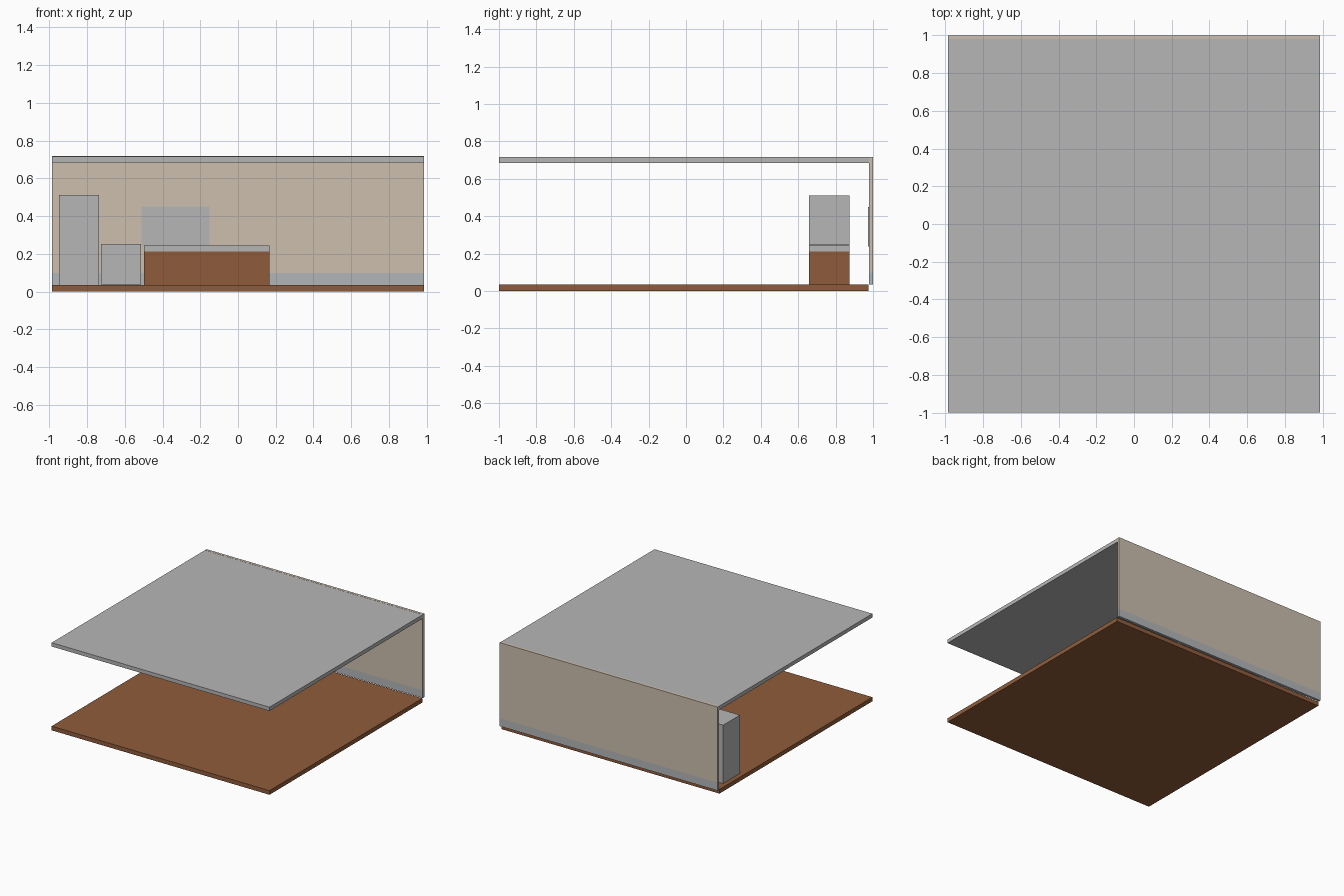
import bpy, bmesh

if "Cube" in bpy.data.objects:
    bpy.data.objects.remove(bpy.data.objects["Cube"])


def material(name, rgb):
    m = bpy.data.materials.new(name)
    m.diffuse_color = (*rgb, 1.0)
    m.use_nodes = True
    m.node_tree.nodes["Principled BSDF"].inputs["Base Color"].default_value = m.diffuse_color
    return m


GREY = material("light grey", (0.47, 0.47, 0.47))
PALE = material("skirting grey", (0.45, 0.47, 0.49))
TAN = material("wall tan", (0.61, 0.52, 0.43))
BROWN = material("wood brown", (0.275, 0.108, 0.044))


def box(name, x, y, z, mat):
    """Axis-aligned box from (min, max) ranges."""
    bm = bmesh.new()
    bmesh.ops.create_cube(bm, size=1.0)
    for v in bm.verts:
        v.co = [r[0] + (c + 0.5) * (r[1] - r[0]) for c, r in zip(v.co, (x, y, z))]
    me = bpy.data.meshes.new(name)
    bm.to_mesh(me)
    bm.free()
    me.materials.append(mat)
    ob = bpy.data.objects.new(name, me)
    bpy.context.collection.objects.link(ob)
    return ob


# Room shell
W = (-0.985, 0.985)
box("floor", W, (-1.0, 0.975), (0.0, 0.034), BROWN)
box("ceiling", W, (-1.0, 0.979), (0.685, 0.716), GREY)

# Back wall, with its lowest strip in the skirting colour
wall = box("back_wall", W, (0.979, 1.0), (0.034, 0.717), TAN)
wall.data.materials.append(PALE)
bm = bmesh.new()
bm.from_mesh(wall.data)
bmesh.ops.bisect_plane(bm, geom=bm.verts[:] + bm.edges[:] + bm.faces[:],
                       plane_co=(0, 0, 0.098), plane_no=(0, 0, 1))
for f in bm.faces:
    f.material_index = 1 if f.calc_center_median().z < 0.098 else 0
bm.to_mesh(wall.data)
bm.free()

# Panel flat against the wall above the counter
box("wall_panel", (-0.512, -0.15), (0.974, 0.979), (0.238, 0.45), GREY)

# Kitchen units in one row
D = (0.657, 0.874)
box("fridge", (-0.948, -0.737), D, (0.034, 0.511), GREY)
box("stove", (-0.727, -0.514), D, (0.038, 0.252), GREY)
box("counter_base", (-0.497, 0.167), D, (0.034, 0.211), BROWN)
box("counter_top", (-0.497, 0.167), D, (0.211, 0.243), GREY)
